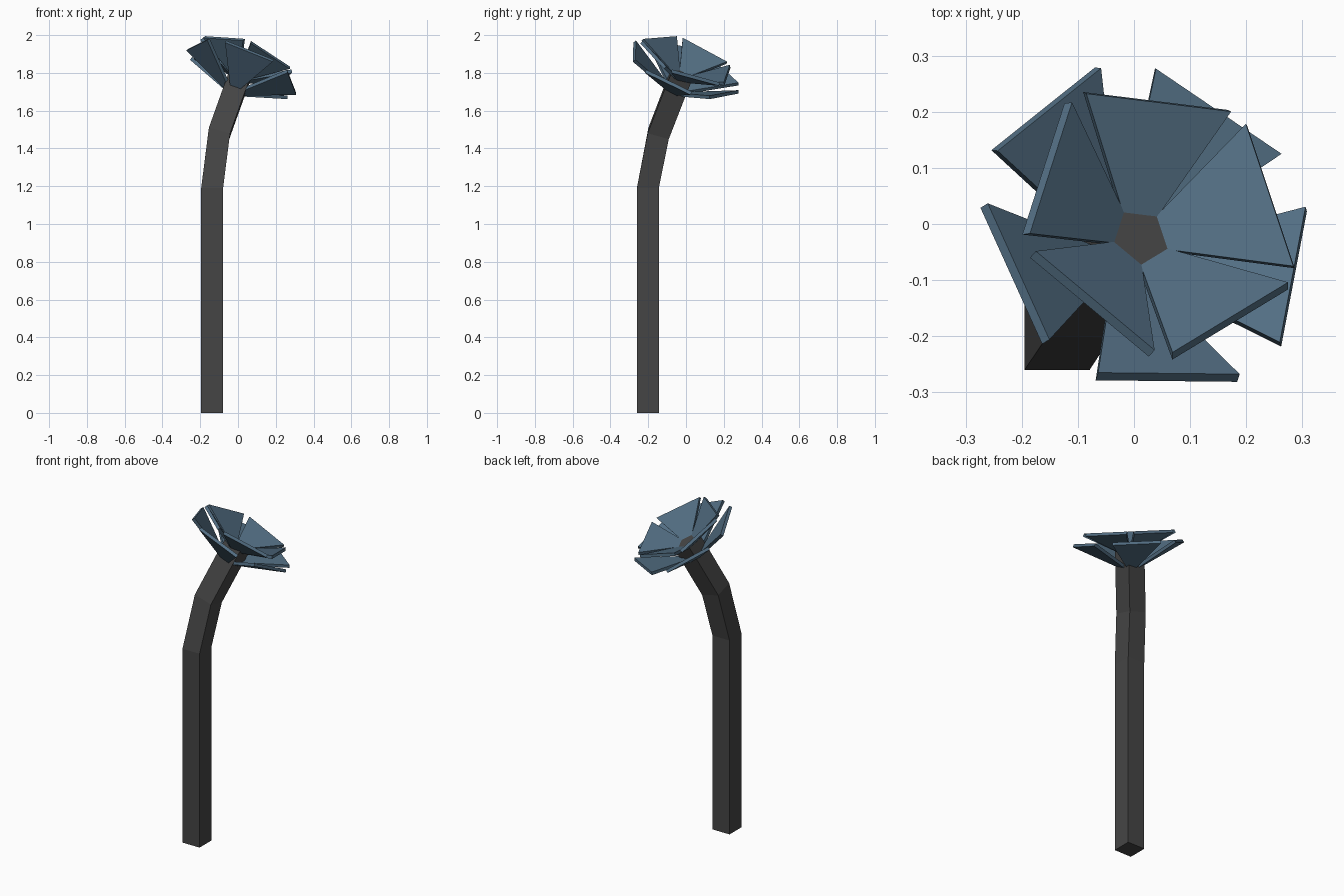
import bpy, math
from mathutils import Matrix, Vector

if "Cube" in bpy.data.objects:
    bpy.data.objects.remove(bpy.data.objects["Cube"])

TILT_AXIS = Vector((-1, 1, 0))   # tips the flower towards +x +y
TILT = math.radians(30)


def material(name, rgb):
    m = bpy.data.materials.new(name)
    m.diffuse_color = (*rgb, 1)
    m.use_nodes = True
    m.node_tree.nodes["Principled BSDF"].inputs["Base Color"].default_value = m.diffuse_color
    return m


def make_object(name, verts, faces, mat):
    me = bpy.data.meshes.new(name)
    me.from_pydata(verts, [], faces)
    me.materials.append(mat)
    ob = bpy.data.objects.new(name, me)
    bpy.context.collection.objects.link(ob)
    return ob


stem_mat = material("stem_grey", (0.06, 0.06, 0.06))
petal_mat = material("petal_blue", (0.085, 0.155, 0.225))

# Stem: square sections swept along a bending path (centre, tilt in degrees)
flower_centre = Vector((0.012, -0.023, 1.79))
path = [((-0.137, -0.202, 0), 0), ((-0.137, -0.202, 1.19), 0),
        ((-0.100, -0.145, 1.48), 22), ((-0.016, -0.054, 1.715), 30),
        (flower_centre, 30)]
s = 0.058
verts = []
for c, deg in path:
    rot = Matrix.Rotation(math.radians(deg), 3, TILT_AXIS)
    for x, y in ((-s, -s), (s, -s), (s, s), (-s, s)):
        verts.append(Vector(c) + rot @ Vector((x, y, 0)))
faces = [(3, 2, 1, 0)]
for i in range(len(path) - 1):
    for k in range(4):
        a, b = i * 4 + k, i * 4 + (k + 1) % 4
        faces.append((a, b, b + 4, a + 4))
top = (len(path) - 1) * 4
faces.append((top, top + 1, top + 2, top + 3))
make_object("stem", verts, faces, stem_mat)

# Petals: wedge-shaped slabs, two rings of five around the tilted axis
FLOWER = Matrix.Translation(flower_centre) @ Matrix.Rotation(TILT, 4, TILT_AXIS)


def petal(name, angle, base_h, rim_r, rim_h, width, thick=0.018):
    slope = math.atan2(rim_h - base_h, rim_r)
    down = Vector((math.sin(slope), 0, -math.cos(slope))) * thick
    upper = [Vector((0, -0.007, base_h)), Vector((rim_r, -width / 2, rim_h)),
             Vector((rim_r, width / 2, rim_h)), Vector((0, 0.007, base_h))]
    m = FLOWER @ Matrix.Rotation(math.radians(angle + 45), 4, 'Z')
    pts = [m @ p for p in upper] + [m @ (p + down) for p in upper]
    f = [(0, 1, 2, 3), (7, 6, 5, 4)]
    f += [(i + 4, (i + 1) % 4 + 4, (i + 1) % 4, i) for i in range(4)]
    make_object(name, pts, f, petal_mat)


for i in range(5):
    petal(f"inner_petal_{i + 1}", 42 + 72 * i, -0.025, 0.219, 0.102, 0.276)
    petal(f"outer_petal_{i + 1}", 12.5 + 72 * i, -0.108, 0.277, 0.045, 0.272)
